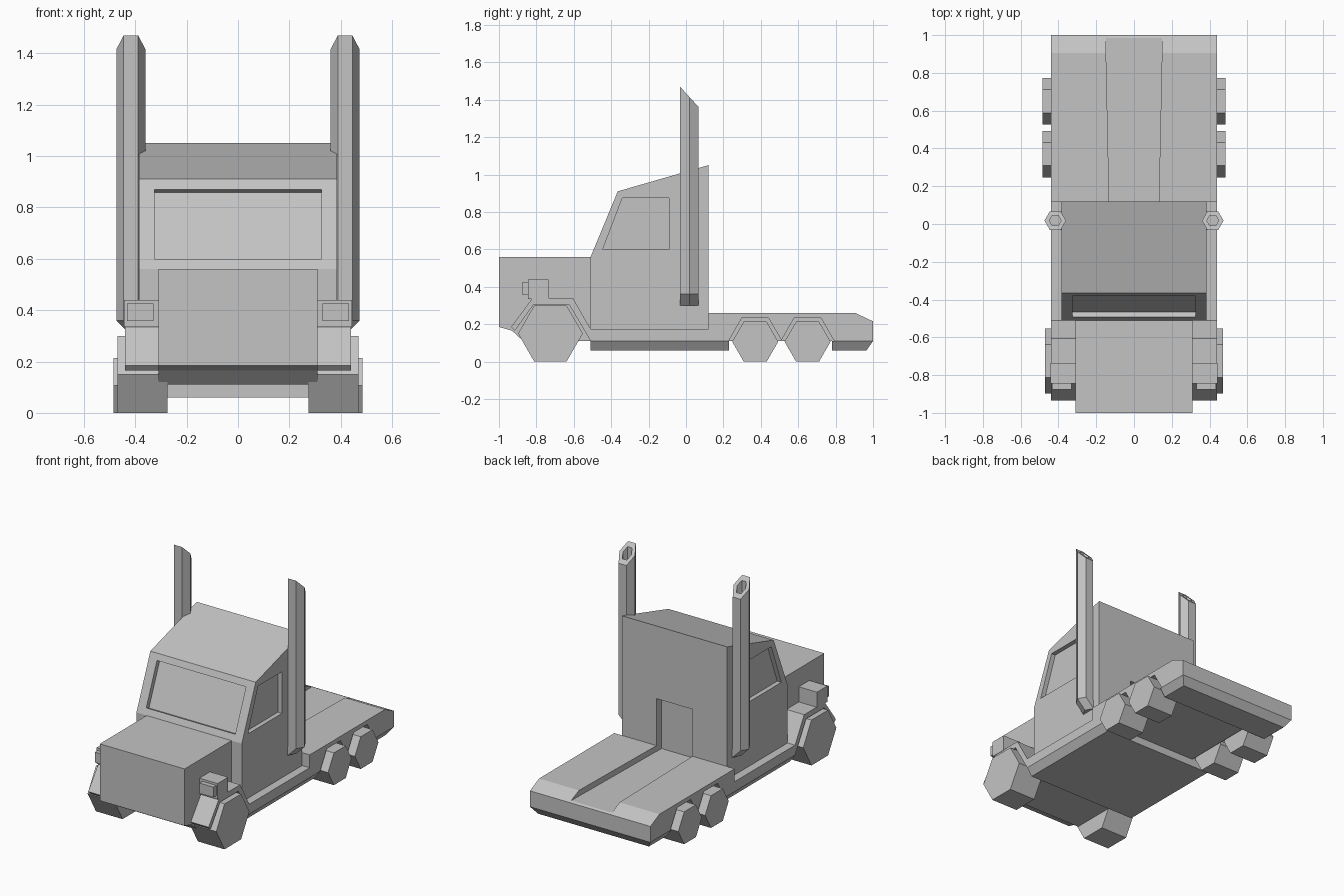
import bpy, bmesh, math
from mathutils import Vector

cube = bpy.data.objects.get("Cube")
if cube:
    bpy.data.objects.remove(cube, do_unlink=True)

grey = bpy.data.materials.new("plain grey")
grey.use_nodes = True
colour = (0.55, 0.55, 0.55, 1)
grey.diffuse_color = colour
grey.node_tree.nodes["Principled BSDF"].inputs["Base Color"].default_value = colour


def loft(name, rings):
    """Join rings of equal point count and cap both ends."""
    bm = bmesh.new()
    loops = [[bm.verts.new(p) for p in ring] for ring in rings]
    n = len(loops[0])
    for a, b in zip(loops, loops[1:]):
        for i in range(n):
            j = (i + 1) % n
            bm.faces.new((a[i], a[j], b[j], b[i]))
    bm.faces.new(loops[0])
    bm.faces.new(loops[-1])
    bmesh.ops.recalc_face_normals(bm, faces=bm.faces)
    mesh = bpy.data.meshes.new(name)
    bm.to_mesh(mesh)
    bm.free()
    mesh.materials.append(grey)
    obj = bpy.data.objects.new(name, mesh)
    bpy.context.collection.objects.link(obj)
    return obj


def side_prism(name, profile, x0, x1):
    """Extrude a (y, z) profile across the model."""
    return loft(name, [[(x, y, z) for y, z in profile] for x in (x0, x1)])


def box(name, x0, x1, y0, y1, z0, z1):
    return side_prism(name, [(y0, z0), (y1, z0), (y1, z1), (y0, z1)], x0, x1)


def hexagon(r, y, z):
    return [(y + r * math.cos(k * math.pi / 3), z + r * math.sin(k * math.pi / 3))
            for k in range(6)]


def cut(target, cutter):
    """Subtract the cutter, then discard it."""
    cutter.hide_render = True
    mod = target.modifiers.new("cut", 'BOOLEAN')
    mod.operation = 'DIFFERENCE'
    mod.solver = 'EXACT'
    mod.object = cutter
    bpy.context.view_layer.update()
    evaluated = target.evaluated_get(bpy.context.evaluated_depsgraph_get())
    mesh = bpy.data.meshes.new_from_object(evaluated)
    target.modifiers.clear()
    target.data = mesh
    bpy.data.objects.remove(cutter, do_unlink=True)


SIDES = (("left", 1), ("right", -1))
REAR_AXLES = (0.37, 0.65)

# Deck and side steps, with wheel arches and a centre channel
deck = side_prism("deck", [(-.51, .11), (-.51, .175), (.12, .175), (.12, .26),
                           (.905, .26), (1, .215), (1, .11)], -.44, .44)
for _, s in SIDES:
    for y in REAR_AXLES:
        cut(deck, side_prism("arch_cutter", hexagon(.144, y, .107), s * .28, s * .5))
plan = [(-.13, .05), (.13, .05), (.152, 1.1), (-.152, 1.1)]
cut(deck, loft("channel_cutter", [[(x, y, z) for x, y in plan] for z in (.222, .4)]))

# Underbody pans with sloping sides
for name, y0, y1, slope in (("middle_pan", -.51, .23, 0), ("rear_pan", .78, 1, .035)):
    loft(name, [[(-w, y0, z), (w, y0, z), (w, y, z), (-w, y, z)]
                for w, y, z in ((.44, y1, .11), (.405, y1 - slope, .06))])

# Hood with chin sloping back underneath
side_prism("hood", [(-1, .185), (-1, .56), (-.51, .56), (-.51, .11),
                    (-.87, .11), (-.93, .165)], -.31, .31)

# Cab with recessed windows and a recess in the back wall
cab = side_prism("cab", [(-.51, .175), (-.51, .56), (-.365, .91),
                         (.12, 1.05), (.12, .175)], -.385, .385)
low, high, inward = Vector((-.493, .6)), Vector((-.381, .87)), Vector((.028, -.0115))
cut(cab, side_prism("windshield_cutter", [low - inward, low + inward,
                                          high + inward, high - inward], -.325, .325))
for _, s in SIDES:
    cut(cab, side_prism("window_cutter", [(-.445, .6), (-.34, .875), (-.09, .875),
                                          (-.09, .6)], s * .355, s * .5))
cut(cab, box("back_recess_cutter", -.13, .13, .07, .3, .222, .57))

for side, s in SIDES:
    # Wheels
    side_prism(side + "_front_wheel", hexagon(.173, -.725, .15), s * .275, s * .47)
    for i, y in enumerate(REAR_AXLES):
        side_prism(f"{side}_rear_wheel_{i + 1}", hexagon(.123, y, .1065), s * .29, s * .485)

    # Front fender and headlight
    side_prism(side + "_fender", [(-.935, .185), (-.82, .34), (-.605, .34), (-.51, .175),
                                  (-.51, .11), (-.625, .305), (-.815, .305),
                                  (-.915, .165)], s * .3, s * .44)
    box(side + "_headlight_housing", s * .3, s * .443, -.845, -.735, .335, .44)
    box(side + "_headlight", s * .33, s * .433, -.875, -.84, .357, .425)

    # Exhaust stack: elbow at the foot, slanted open top
    section = hexagon(.057, 0, 0)

    def ring(scale, height, slant=0, shift=0):
        return [(s * (.417 - shift + x * scale), .018 + y * scale,
                 height - slant * y * scale) for x, y in section]

    loft(side + "_exhaust_stack", [ring(1, .3, 0, .06), ring(1, .36), ring(1, 1.415, 1.1),
                                   ring(.55, 1.415, 1.1), ring(.55, 1.25)])
